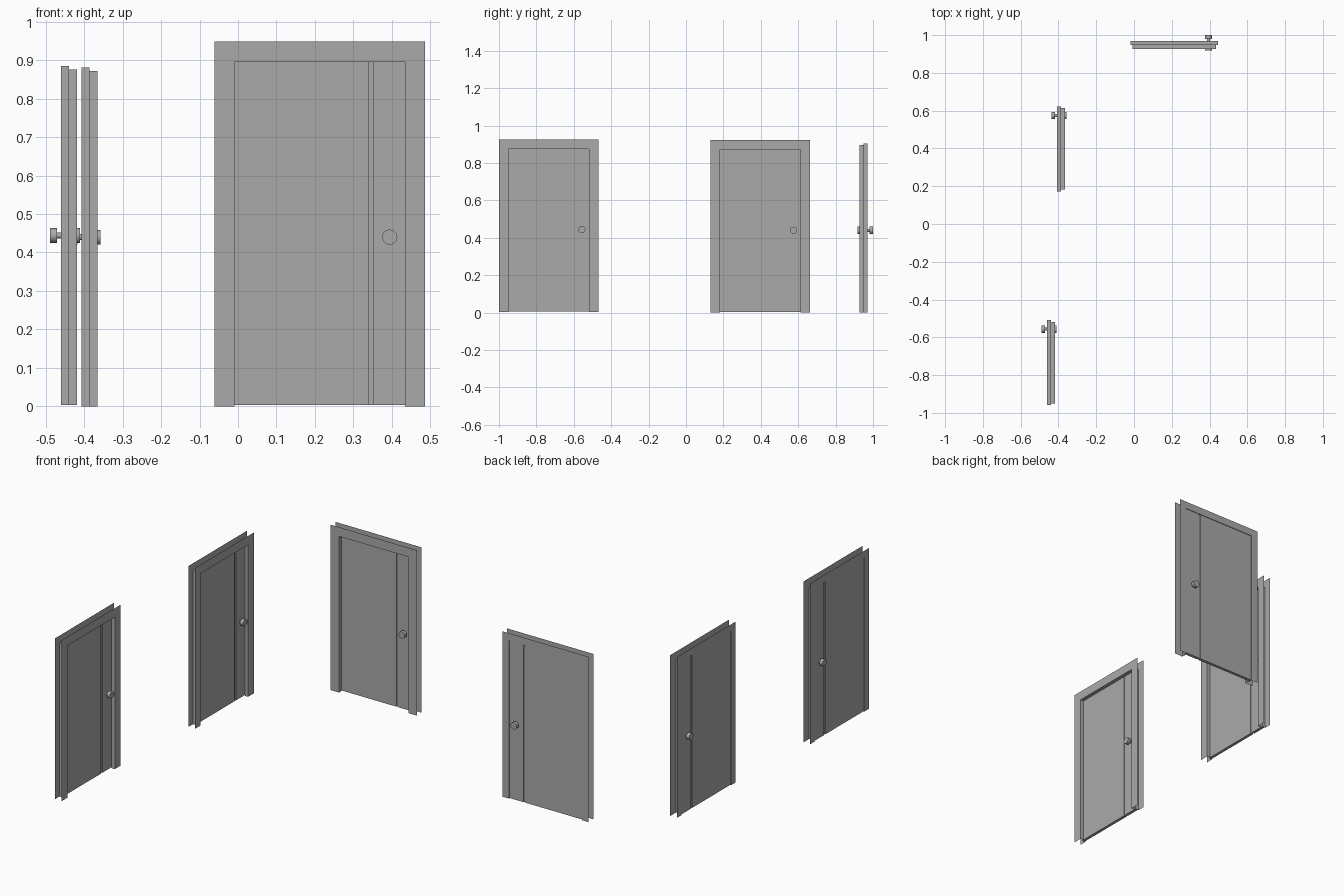
import bpy
import bmesh
import math
from mathutils import Matrix

cube = bpy.data.objects.get("Cube")
if cube:
    bpy.data.objects.remove(cube, do_unlink=True)

grey = bpy.data.materials.new("plain grey")
grey.use_nodes = True
colour = (0.4, 0.4, 0.4, 1)
grey.diffuse_color = colour
grey.node_tree.nodes["Principled BSDF"].inputs["Base Color"].default_value = colour

# Shared door sizes: opening, flat trim, rebate and depths
WIDTH, HEIGHT, TRIM, STEP = 0.43, 0.871, 0.051, 0.01
HALF_DEPTH = 0.021
SLAB_MID, SLAB_THICK = 0.0105, 0.017
SEAM, GROOVE = 0.13, 0.012
KNOB_X = 0.177


def finish(name, bm, placement):
    mesh = bpy.data.meshes.new(name)
    bm.to_mesh(mesh)
    bm.free()
    mesh.materials.append(grey)
    obj = bpy.data.objects.new(name, mesh)
    obj.matrix_world = placement
    bpy.context.collection.objects.link(obj)
    return obj


def add_box(bm, x0, x1, z0, z1, thick):
    size = Matrix.Diagonal((x1 - x0, thick, z1 - z0, 1))
    centre = Matrix.Translation(((x0 + x1) / 2, SLAB_MID, (z0 + z1) / 2))
    bmesh.ops.create_cube(bm, size=1, matrix=centre @ size)


def make_frame(name, placement):
    # Thin trim and rebated jamb: one section swept up, across and down
    section = [(TRIM, -HALF_DEPTH), (0, -HALF_DEPTH), (0, 0),
               (STEP, 0), (STEP, HALF_DEPTH), (TRIM, HALF_DEPTH)]
    bm = bmesh.new()
    rows = []
    for out, depth in section:
        x, top = WIDTH / 2 + out, HEIGHT + out
        corners = [(-x, 0), (-x, top), (x, top), (x, 0)]
        rows.append([bm.verts.new((cx, depth, cz)) for cx, cz in corners])
    for a, b in zip(rows, rows[1:]):
        for k in range(3):
            bm.faces.new((a[k], b[k], b[k + 1], a[k + 1]))
    finish(name + "_frame", bm, placement)


def make_slab(name, placement):
    # Wide panel and lock strip, joined by a recessed core that leaves a groove
    edge, top, gap = WIDTH / 2 + STEP - 0.001, HEIGHT + STEP - 0.001, 0.003
    bm = bmesh.new()
    add_box(bm, -edge, SEAM - GROOVE / 2, gap, top, SLAB_THICK)
    add_box(bm, SEAM + GROOVE / 2, edge, gap, top, SLAB_THICK)
    add_box(bm, SEAM - GROOVE / 2, SEAM + GROOVE / 2, gap, top, SLAB_THICK / 2)
    finish(name + "_slab", bm, placement)


def make_knobs(name, placement, height):
    # One spindle through the slab with a round knob on each side
    bm = bmesh.new()
    turn = Matrix.Rotation(math.pi / 2, 4, "X")
    for radius, length, offset in [(0.008, 0.05, 0), (0.019, 0.019, -0.03), (0.019, 0.019, 0.03)]:
        spot = Matrix.Translation((KNOB_X, SLAB_MID + offset, height))
        bmesh.ops.create_cone(bm, cap_ends=True, segments=24, radius1=radius,
                              radius2=radius, depth=length, matrix=spot @ turn)
    obj = finish(name + "_knobs", bm, placement)
    bpy.ops.object.select_all(action="DESELECT")
    obj.select_set(True)
    bpy.context.view_layer.objects.active = obj
    bpy.ops.object.shade_smooth_by_angle()


def make_door(name, location, angle, scale, knob_height):
    placement = (Matrix.Translation(location)
                 @ Matrix.Rotation(math.radians(angle), 4, "Z")
                 @ Matrix.Scale(scale, 4))
    make_frame(name, placement)
    make_slab(name, placement)
    make_knobs(name, placement, knob_height / scale)


# Two doors facing sideways and one larger door facing the front
make_door("near_door", (-0.439, -0.734, 0.004), 90, 1, 0.44)
make_door("middle_door", (-0.386, 0.398, 0), 90, 1, 0.44)
make_door("far_door", (0.2125, 0.948, 0), 0, 1.028, 0.44)
